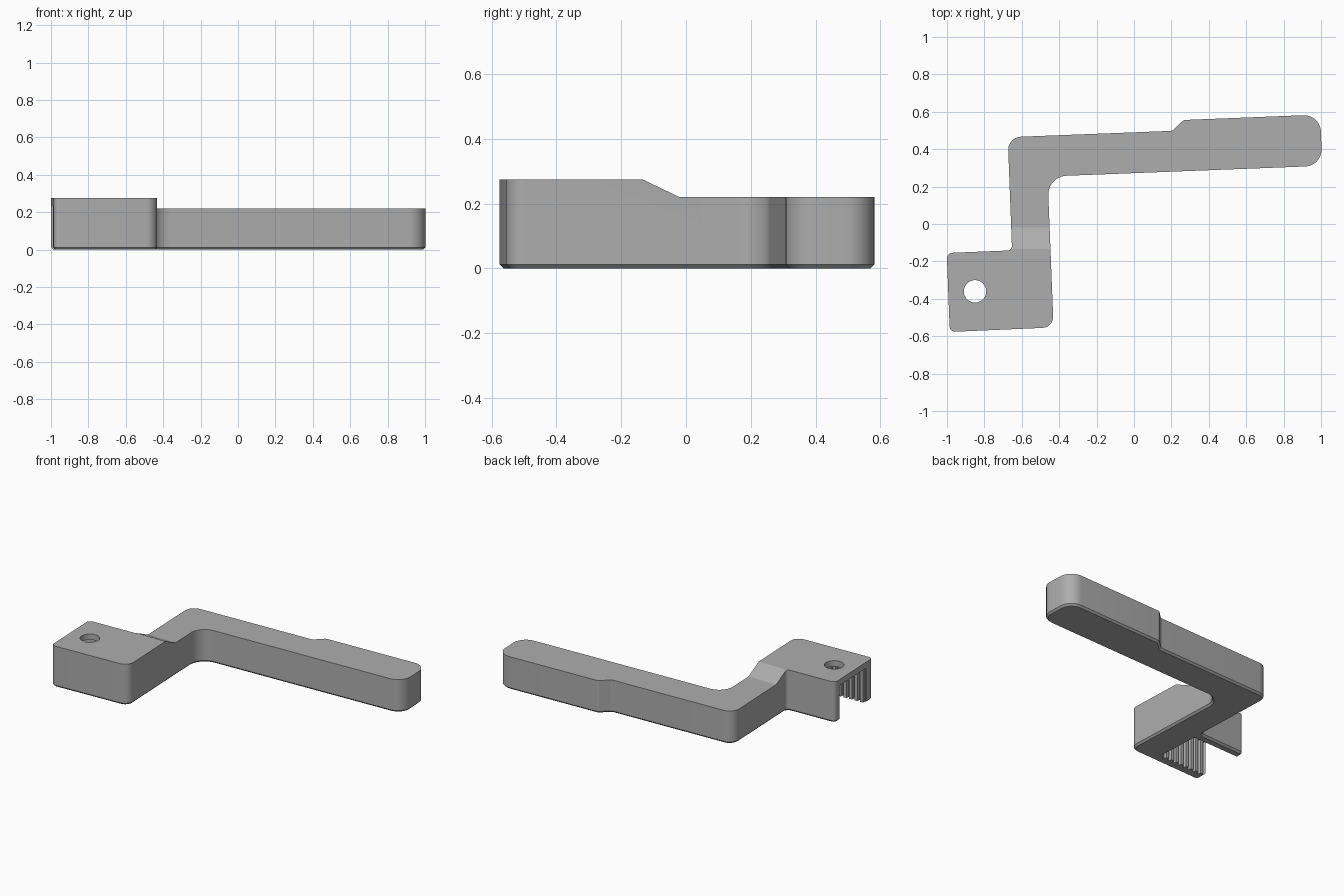
import bpy, bmesh, math
from mathutils import Vector, Matrix

if "Cube" in bpy.data.objects:
    bpy.data.objects.remove(bpy.data.objects["Cube"], do_unlink=True)

GREY = (0.42, 0.42, 0.42, 1.0)
grey = bpy.data.materials.new("plain grey")
grey.use_nodes = True
grey.diffuse_color = GREY
grey.node_tree.nodes["Principled BSDF"].inputs["Base Color"].default_value = GREY

TOP = 0.275      # clamp block height
ARM = 0.22       # arm height
TILT = math.radians(2.2)


def rounded(corners, steps=10):
    """Turn (x, y, radius) corners into an outline with arcs."""
    out = []
    n = len(corners)
    for i, (x, y, r) in enumerate(corners):
        p = Vector((x, y))
        if r == 0:
            out.append(p)
            continue
        a = (Vector(corners[i - 1][:2]) - p).normalized()
        b = (Vector(corners[(i + 1) % n][:2]) - p).normalized()
        half = a.angle(b) / 2
        centre = p + (a + b).normalized() * (r / math.sin(half))
        start = p + a * (r / math.tan(half)) - centre
        end = p + b * (r / math.tan(half)) - centre
        for k in range(steps + 1):
            t = k / steps
            d = start.slerp(end, t) if hasattr(start, "slerp") else start.lerp(end, t)
            out.append(centre + d.normalized() * r)
    return out


def new_object(name, bm):
    bmesh.ops.recalc_face_normals(bm, faces=bm.faces)
    mesh = bpy.data.meshes.new(name)
    bm.to_mesh(mesh)
    bm.free()
    mesh.materials.append(grey)
    obj = bpy.data.objects.new(name, mesh)
    bpy.context.collection.objects.link(obj)
    return obj


def prism(name, points, along, chamfer=0):
    """Extrude a closed outline of 3D points; optionally chamfer its start edge."""
    bm = bmesh.new()
    face = bm.faces.new([bm.verts.new(p) for p in points])
    rim = list(face.edges)
    res = bmesh.ops.extrude_face_region(bm, geom=[face], use_keep_orig=True)
    moved = [v for v in res["geom"] if isinstance(v, bmesh.types.BMVert)]
    bmesh.ops.translate(bm, verts=moved, vec=along)
    bmesh.ops.recalc_face_normals(bm, faces=bm.faces)
    if chamfer:
        bmesh.ops.bevel(bm, geom=rim, offset=chamfer, segments=1,
                        profile=0.5, affect='EDGES')
    return new_object(name, bm)


def cut(target, cutter):
    cutter.hide_render = True
    mod = target.modifiers.new("cut", 'BOOLEAN')
    mod.operation = 'DIFFERENCE'
    mod.solver = 'EXACT'
    mod.object = cutter
    bpy.context.view_layer.objects.active = target
    bpy.ops.object.modifier_apply(modifier=mod.name)
    bpy.data.objects.remove(cutter, do_unlink=True)


# Bracket body: clamp block, upright and long arm as one rounded outline
corners = [
    (-1.001, -0.155, 0.03), (-0.985, -0.577, 0.03), (-0.43, -0.553, 0.06),
    (-0.462, 0.254, 0.1), (1.006, 0.311, 0.09), (0.996, 0.585, 0.09),
    (0.265, 0.556, 0.03), (0.205, 0.498, 0.03), (-0.675, 0.464, 0.07),
    (-0.652, -0.141, 0.025),
]
body = prism("bracket_body", [(p.x, p.y, 0) for p in rounded(corners)],
             (0, 0, TOP), chamfer=0.012)

# Ramp down from the block to the lower arm
ramp = [(-0.135, TOP), (-0.02, ARM), (1, ARM), (1, 0.5), (-0.135, 0.5)]
cut(body, prism("ramp_cutter", [(-2, y, z) for y, z in ramp], (4, 0, 0)))

# Belt pocket, open below and at the side, with teeth along its front wall
END, BACK, FRONT = 0.36, -0.05, -0.345
PITCH, DEPTH = 0.04, 0.02
profile = [(-0.1, BACK), (END, BACK), (END, FRONT)]
for i in range(9):
    x = END - i * PITCH
    profile += [(x - PITCH * 0.5, FRONT), (x - PITCH * 0.6, FRONT - DEPTH),
                (x - PITCH * 0.9, FRONT - DEPTH), (x - PITCH, FRONT)]
profile.append((-0.1, FRONT))
place = Matrix.Translation((-1.0, -0.155, 0)) @ Matrix.Rotation(TILT, 4, 'Z')
pocket = [place @ Vector((x, y, -0.1)) for x, y in profile]
cut(body, prism("pocket_cutter", pocket, (0, 0, 0.1 + TOP - 0.04)))

# Screw hole through the roof of the pocket
ring = [math.tau * i / 32 for i in range(32)]
hole = [(-0.85 + 0.06 * math.cos(a), -0.36 + 0.06 * math.sin(a), -0.1) for a in ring]
cut(body, prism("hole_cutter", hole, (0, 0, 0.6)))

# Smooth the rounded corners, keep the edges crisp
bpy.ops.object.select_all(action='DESELECT')
body.select_set(True)
bpy.context.view_layer.objects.active = body
bpy.ops.object.shade_smooth_by_angle(angle=math.radians(25))
